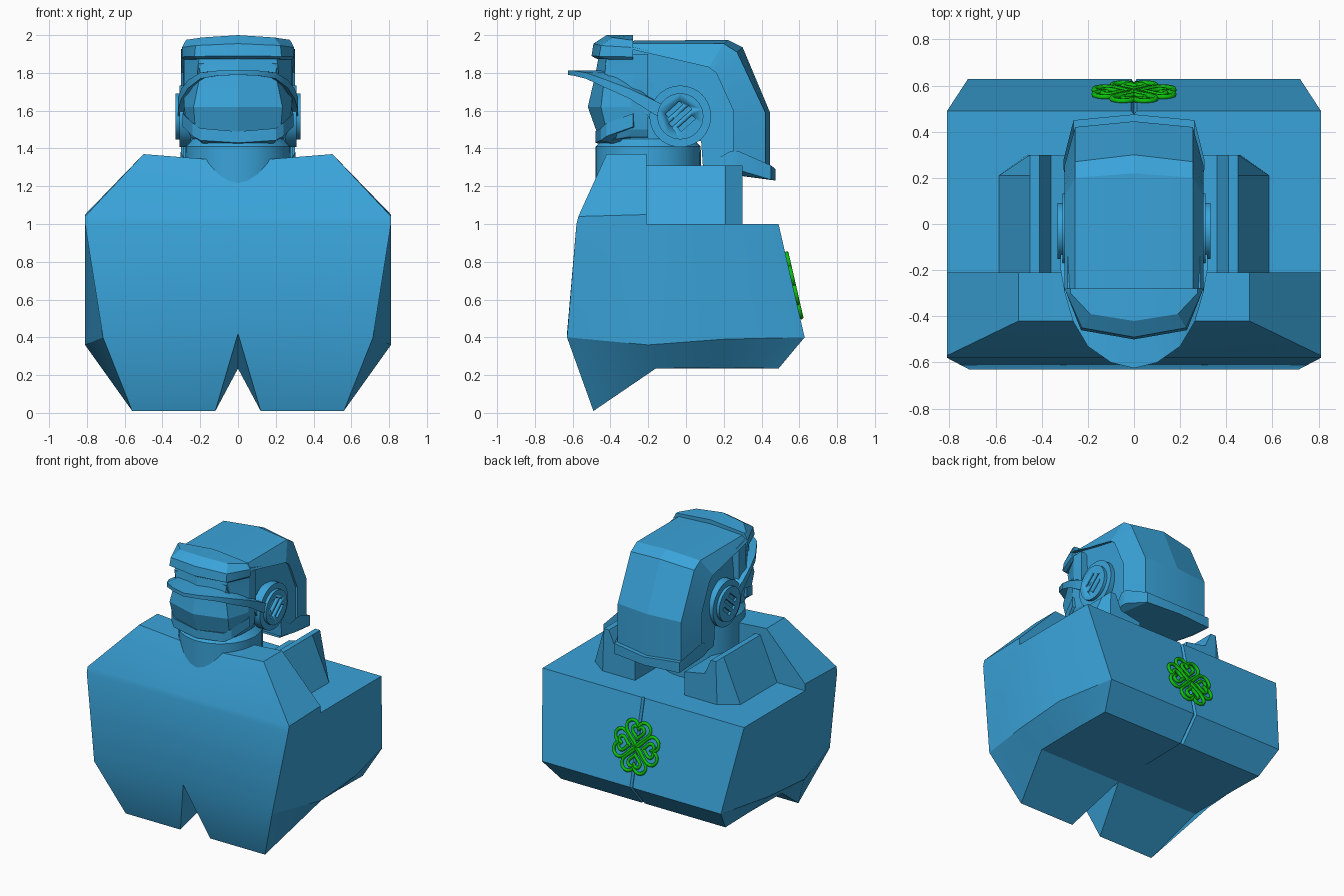
import bpy, bmesh, math
from mathutils import Matrix, Vector

if "Cube" in bpy.data.objects:
    bpy.data.objects.remove(bpy.data.objects["Cube"])


def material(name, rgb):
    m = bpy.data.materials.new(name)
    m.use_nodes = True
    m.diffuse_color = (*rgb, 1)
    m.node_tree.nodes["Principled BSDF"].inputs["Base Color"].default_value = (*rgb, 1)
    return m


BLUE = material("sky blue", (0.042, 0.37, 0.70))
GREEN = material("clover green", (0.004, 0.52, 0.004))


def finish(name, bm, mat, angle=25):
    bmesh.ops.remove_doubles(bm, verts=bm.verts, dist=0.0005)
    bmesh.ops.recalc_face_normals(bm, faces=bm.faces)
    mesh = bpy.data.meshes.new(name)
    bm.to_mesh(mesh)
    bm.free()
    obj = bpy.data.objects.new(name, mesh)
    bpy.context.collection.objects.link(obj)
    mesh.materials.append(mat)
    bpy.ops.object.select_all(action='DESELECT')
    obj.select_set(True)
    bpy.context.view_layer.objects.active = obj
    bpy.ops.object.shade_smooth_by_angle(angle=math.radians(angle))
    return obj


def mirrored(name, rows=(), extra=(), ring=False, caps=(False, False), angle=25):
    """Skin the rows, add extra polygons, then mirror everything across x."""
    polys = [list(p) for p in extra]
    for a, b in zip(rows, rows[1:]):
        n = len(a)
        for i in range(n if ring else n - 1):
            j = (i + 1) % n
            polys.append([a[i], a[j], b[j], b[i]])
    if caps[0]:
        polys.append(rows[0])
    if caps[1]:
        polys.append(rows[-1])
    bm = bmesh.new()
    for s in (1, -1):
        for p in polys:
            pts = [(s * x, y, z) for x, y, z in p]
            unique = [q for i, q in enumerate(pts) if q not in pts[:i]]
            if len(unique) > 2:
                bm.faces.new([bm.verts.new(q) for q in unique])
    return finish(name, bm, BLUE, angle)


# Torso: shoulder level, widest level and underside, with a grooved back seam
top = [(0, .475, 1), (.012, .49, 1), (.81, .49, 1), (.81, 0, 1),
       (.81, -.21, 1), (.81, -.58, 1), (0, -.58, 1)]
mid = [(0, .613, .4), (.012, .628, .4), (.72, .628, .4), (.81, .2, .39),
       (.81, -.2, .36), (.715, -.63, .4), (0, -.63, .42)]
low = [(0, .475, .25), (.012, .49, .235), (.66, .49, .235), (.66, .2, .24),
       (.66, -.16, .235), (.56, -.49, .01), (.12, -.49, .01)]
crotch = (0, -.16, .235)
# Raised chest block
base_c, base_s = (0, -.57, 1.04), (.81, -.57, 1.04)
edge_c, edge_s = (0, -.42, 1.33), (.5, -.42, 1.37)
rear_c, rear_s, rear_o = (0, -.21, 1.33), (.5, -.21, 1.37), (.81, -.21, 1.05)
floor_c = (0, -.21, 1)
mirrored("torso", [top, mid, low], [
    low[:5] + [crotch], [crotch, low[4], low[5], low[6]], [mid[6], low[6], crotch],
    top[:5] + [floor_c], [top[6], top[5], base_s, base_c],
    [base_c, base_s, edge_s, edge_c], [edge_c, edge_s, rear_s, rear_c],
    [edge_s, base_s, rear_o, rear_s], [top[5], top[4], rear_o, base_s],
    [floor_c, top[4], rear_o, rear_s, rear_c]])

# Collar blocks on both shoulders
section = [(.585, 1), (.45, 1.31), (.41, 1.31), (.36, 1.2), (.2, 1.17), (.2, .99)]
collar = [[(x, y, z) for x, z in section] for y in (-.21, .21)]
collar.append([(min(x, .46), .3, z) for x, z in section])
mirrored("collar", collar, ring=True, caps=(True, True))


# Neck
def circle(r, z, n=32):
    return [(r * math.cos(t), -.2 + r * math.sin(t), z)
            for t in (math.pi * (i / (n / 2) - .5) for i in range(n // 2 + 1))]


mirrored("neck", [circle(.28, .99), circle(.278, 1.41), circle(.24, 1.45), circle(.24, 1.75)],
         caps=(True, True))

# Helmet side plates and core
outline = [(-.29, 1.94), (.12, 1.83), (.16, 1.8), (.25, 1.6), (.25, 1.29), (.09, 1.3),
           (.08, 1.44), (-.12, 1.44), (-.22, 1.6), (-.4, 1.74), (-.43, 1.85), (-.38, 1.92)]
inset = {-.4: .22, -.43: .21, -.38: .21}
core = [[(0, y, z) for y, z in outline],
        [(inset.get(y, .288), y, z) for y, z in outline]]
mirrored("helmet_core", core, ring=True, caps=(False, True))

# Helmet shell: ridge, outer corner, chamfer edge and its return
ridge = [(-.29, 1.97), (.22, 1.975), (.3, 1.935), (.445, 1.59), (.445, 1.27)]
corner = [(-.29, 1.955), (.2, 1.955), (.27, 1.91), (.42, 1.59), (.42, 1.28)]
rim = [(-.29, 1.925), (.12, 1.83), (.16, 1.8), (.25, 1.6), (.25, 1.34)]


def at_x(x, line):
    return [(x, y, z) for y, z in line]


mirrored("helmet_shell", [at_x(0, ridge), at_x(.255, corner), at_x(.302, rim),
                          at_x(.28, rim)], angle=12)

# Lip around the lower back of the helmet
lip = []
for x, front, back, high, bottom in ((0, .1, .475, 1.29, 1.23), (.262, .1, .45, 1.31, 1.235),
                                     (.305, .235, .28, 1.385, 1.285)):
    lip.append([(x, front, high), (x, back, high), (x, back, bottom), (x, front, max(bottom, 1.28))])
mirrored("helmet_lip", lip, ring=True, caps=(False, True))


# Face pieces: each row is height, centre depth, middle corner and side corner
def face_rows(table, back):
    return [[(0, c, z + dz), (mx, my, z + dz / 2), (sx, sy, z), (sx, back, z), (0, back, z + dz)]
            for z, dz, c, mx, my, sx, sy in table]


mirrored("forehead_and_face", face_rows([
    (1.9, 0, -.46, .21, -.42, .285, -.28), (1.79, 0, -.48, .2, -.43, .285, -.28),
    (1.62, 0, -.52, .235, -.45, .285, -.29), (1.5, -.02, -.47, .225, -.42, .27, -.29),
    (1.46, -.03, -.44, .21, -.39, .25, -.31)], -.2), caps=(True, True), angle=12)
mirrored("brow_crest", face_rows([
    (1.87, .005, -.475, .22, -.43, .285, -.28), (1.885, .005, -.5, .23, -.46, .297, -.29),
    (1.935, .02, -.49, .225, -.45, .297, -.29), (1.975, .025, -.42, .19, -.39, .275, -.3)],
    -.28), caps=(True, True))


# Straps: sweep a four-cornered section along a path
def strap(name, path):
    rows = []
    for outer, inner, thick in path:
        (x, y, z), (u, v, w) = outer, inner
        rows.append([(x, y, z + thick), (x, y, z - thick), (u, v, w - thick), (u, v, w + thick)])
    return mirrored(name, rows, ring=True, caps=(False, True))


strap("visor_brim", [
    ((0, -.625, 1.8), (0, -.45, 1.80), .012), ((.1, -.6, 1.8), (.09, -.43, 1.80), .013),
    ((.2, -.53, 1.785), (.17, -.4, 1.79), .016), ((.265, -.42, 1.74), (.22, -.34, 1.76), .022),
    ((.3, -.3, 1.69), (.26, -.26, 1.70), .026), ((.318, -.2, 1.635), (.26, -.2, 1.64), .035),
    ((.318, -.1, 1.58), (.26, -.1, 1.58), .04)])
strap("chin_guard", [
    ((0, -.48, 1.46), (0, -.39, 1.435), .03), ((.2, -.45, 1.475), (.18, -.36, 1.45), .032),
    ((.24, -.42, 1.5), (.21, -.34, 1.48), .035), ((.293, -.28, 1.55), (.24, -.27, 1.54), .035)])


# Ear discs with slanted slots
def disc(bm, r, x0, x1, side):
    place = Matrix.Translation((side * (x0 + x1) / 2, -.03, 1.57)) @ Matrix.Rotation(math.pi / 2, 4, 'Y')
    bmesh.ops.create_cone(bm, cap_ends=True, segments=40, radius1=r, radius2=r,
                          depth=x1 - x0, matrix=place)


for side, label in ((1, "left"), (-1, "right")):
    bm = bmesh.new()
    disc(bm, .163, .25, .31, side)
    finish(label + "_ear_base", bm, BLUE)
    bm = bmesh.new()
    disc(bm, .122, .3, .332, side)
    cap = finish(label + "_ear_cap", bm, BLUE)
    bm = bmesh.new()
    for k in (-1, 0, 1):
        spin = Matrix.Translation((side * .335, -.03, 1.57)) @ Matrix.Rotation(math.radians(-48), 4, 'X')
        length = .14 if k == 0 else .1
        bmesh.ops.create_cube(bm, size=1, matrix=spin @ Matrix.Translation((0, k * .05, 0))
                              @ Matrix.Diagonal((.04, .026, length, 1)))
    cutter = finish(label + "_ear_slots", bm, BLUE)
    cutter.hide_render = True
    cut = cap.modifiers.new("slots", 'BOOLEAN')
    cut.operation, cut.object, cut.solver = 'DIFFERENCE', cutter, 'EXACT'
    bpy.context.view_layer.objects.active = cap
    bpy.ops.object.modifier_apply(modifier=cut.name)
    bpy.data.objects.remove(cutter)

# Four-leaf knot emblem on the sloping back
curve = bpy.data.curves.new("clover_emblem", 'CURVE')
curve.dimensions = '3D'
curve.bevel_depth = .012
curve.bevel_resolution = 1
for leaf in range(4):
    turn = Matrix.Rotation(leaf * math.pi / 2, 3, 'Z')
    for size in (1, .5):
        spline = curve.splines.new('POLY')
        count = 36
        spline.points.add(count - 1)
        spline.use_cyclic_u = True
        for i, point in enumerate(spline.points):
            t = 2 * math.pi * i / count
            hx = 16 * math.sin(t) ** 3
            hy = 13 * math.cos(t) - 5 * math.cos(2 * t) - 2 * math.cos(3 * t) - math.cos(4 * t)
            p = turn @ Vector((hx * size, hy * size + 17, 0)) * .006
            point.co = (*p, 1)
emblem = bpy.data.objects.new("clover_emblem", curve)
bpy.context.collection.objects.link(emblem)
curve.materials.append(GREEN)
slope = math.atan2(.138, .6)
emblem.matrix_world = (Matrix.Translation((0, .572, .675)) @ Matrix.Rotation(math.pi, 4, 'Z')
                       @ Matrix.Rotation(math.pi / 2 - slope, 4, 'X'))
bpy.ops.object.select_all(action='DESELECT')
emblem.select_set(True)
bpy.context.view_layer.objects.active = emblem
bpy.ops.object.convert(target='MESH')
